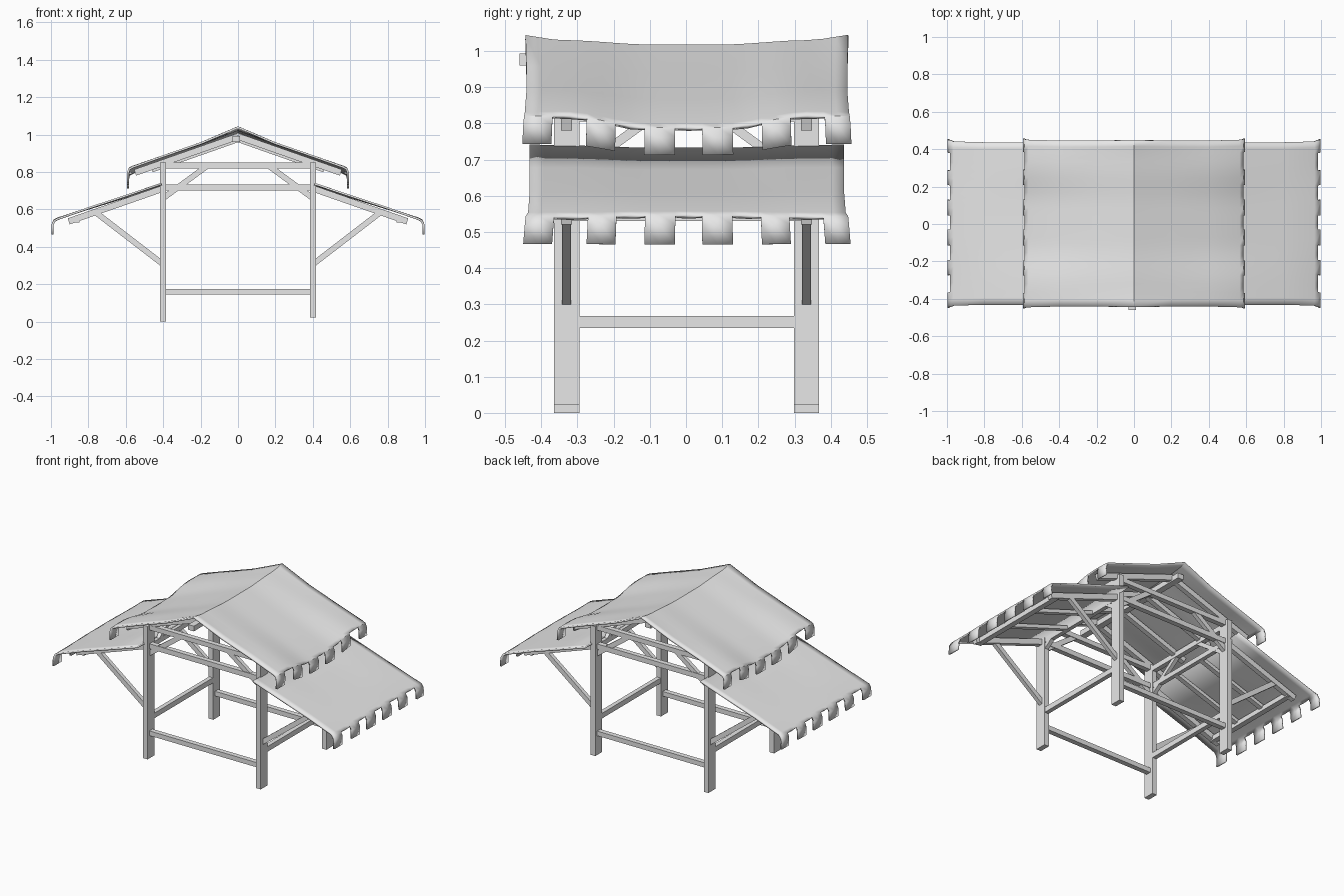
import bpy, bmesh, math
from mathutils import Vector

if "Cube" in bpy.data.objects:
    bpy.data.objects.remove(bpy.data.objects["Cube"])

mat = bpy.data.materials.new("light grey")
mat.diffuse_color = (0.8, 0.8, 0.8, 1)
mat.use_nodes = True
mat.node_tree.nodes["Principled BSDF"].inputs["Base Color"].default_value = mat.diffuse_color


def make(name, bm):
    me = bpy.data.meshes.new(name)
    bm.to_mesh(me)
    bm.free()
    me.materials.append(mat)
    ob = bpy.data.objects.new(name, me)
    bpy.context.collection.objects.link(ob)
    return ob


def box(name, x0, x1, y0, y1, z0, z1):
    bm = bmesh.new()
    bmesh.ops.create_cube(bm, size=1)
    for v in bm.verts:
        v.co = ((x0 + x1) / 2 + v.co.x * (x1 - x0),
                (y0 + y1) / 2 + v.co.y * (y1 - y0),
                (z0 + z1) / 2 + v.co.z * (z1 - z0))
    return make(name, bm)


def beam(name, a, b, depth, width):
    """Sloping timber from a to b; depth is in the vertical plane."""
    a, b = Vector(a), Vector(b)
    d = (b - a).normalized()
    side = d.cross(Vector((0, 0, 1))).normalized()
    up = side.cross(d)
    bm = bmesh.new()
    bmesh.ops.create_cube(bm, size=1)
    for v in bm.verts:
        v.co = ((a + b) / 2 + d * v.co.x * (b - a).length
                + side * v.co.y * width + up * v.co.z * depth)
    return make(name, bm)


# cloth sheet: profile points are (x, z, end z lift, sag in the middle)
EDGES = [-.45, -.37, -.275, -.195, -.115, -.03, .045, .13, .21, .29, .385, .455]


def cloth(name, prof, flap_cols):
    bm = bmesh.new()
    ys = []
    for k, y in enumerate(EDGES[:-1]):
        ys += [(y, k), ((y + EDGES[k + 1]) / 2, k)]
    ys.append((EDGES[-1], 10))
    rows = []
    for x, z, lift, sag, stretch in prof:
        row = []
        for y, k in ys:
            t = min(1, max(0, (.34 - abs(y)) / .24))
            s = t * t * (3 - 2 * t)
            e = max(0, (abs(y) - .36) / .09)
            row.append(bm.verts.new((x, y * stretch, z - sag * s + lift * e)))
        rows.append(row)
    for i in range(len(rows) - 1):
        for j in range(len(ys) - 1):
            if i in flap_cols and ys[j][1] % 2:
                continue
            bm.faces.new((rows[i][j], rows[i + 1][j],
                          rows[i + 1][j + 1], rows[i][j + 1]))
    loose = [v for v in bm.verts if not v.link_faces]
    bmesh.ops.delete(bm, geom=loose, context='VERTS')
    ob = make(name, bm)
    m = ob.modifiers.new("thickness", 'SOLIDIFY')
    m.thickness = .011
    m.offset = -1
    bpy.ops.object.select_all(action='DESELECT')
    ob.select_set(True)
    bpy.context.view_layer.objects.active = ob
    bpy.ops.object.shade_smooth_by_angle(angle=math.radians(40))
    return ob


# upper cloth roof with hanging tabs on both eaves
half = [(.2, .956, .003, .016, .98), (.4, .89, 0, .022, .98),
        (.565, .833, -.002, .033, .99), (.585, .822, -.002, .033, .995),
        (.594, .795, -.002, .033, 1), (.594, .743, 0, .03, 1.005)]
n = len(half)
prof = ([(-x, *r) for x, *r in reversed(half)]
        + [(0, 1.03, .014, .012, .985)] + half)
cloth("upper_roof_cloth", prof, (0, 1, 2 * n - 2, 2 * n - 1))

# lower cloth awnings
half = [(.41, .739, .003, .006, .96), (.6, .678, 0, .006, .96),
        (.8, .612, 0, .002, .96), (.965, .554, 0, -.003, .97),
        (.985, .543, 0, -.004, .985), (.997, .52, 0, 0, .99),
        (.998, .467, 0, .002, 1)]
cloth("right_awning_cloth", half, (4, 5))
cloth("left_awning_cloth", [(-x, *r) for x, *r in reversed(half)], (0, 1))

for sx, side in ((-1, "left"), (1, "right")):
    x = .4 * sx
    for y, end in ((-.33, "front"), (.333, "back")):
        tag = side + "_" + end
        # posts, the left ones reach lower
        box(tag + "_post", x - .016, x + .016, y - .035, y + .035,
            0 if sx < 0 else .022, .85)
        # roof rafters and awning rafters
        beam(tag + "_rafter", (0, y, .99), (.55 * sx, y, .797), .034, .03)
        beam(tag + "_awning_rafter", (.4 * sx, y, .712), (.905 * sx, y, .536), .034, .03)
        # outer struts and corner braces
        beam(tag + "_strut", (.405 * sx, y, .31), (.76 * sx, y, .583), .03, .025)
        beam(tag + "_cross_brace", (.4 * sx, y, .66), (.16 * sx, y, .836), .03, .025)
        s = 1 if y > 0 else -1
        beam(tag + "_side_brace", (x, s * .31, .66), (x, s * .09, .82), .025, .025)
    # inner rafters
    for y in (-.11, .11):
        beam(side + "_inner_rafter", (0, y, .975), (.46 * sx, y, .813), .03, .03)
        beam(side + "_inner_awning_rafter", (.4 * sx, y, .708), (.88 * sx, y, .549), .022, .03)
    # rails and plates along the side
    box(side + "_side_rail", x - .014, x + .014, -.33, .33, .235, .268)
    box(side + "_wall_plate", x - .015, x + .015, -.33, .33, .805, .838)
    box(side + "_awning_plate", x - .013, x + .013, -.33, .33, .695, .725)
    xe = .865 * sx
    box(side + "_awning_purlin", xe - .017, xe + .017, -.345, .345, .53, .56)

# cross beams at both ends
for y, end in ((-.33, "front"), (.333, "back")):
    box(end + "_low_rail", -.4, .4, y - .016, y + .016, .145, .175)
    box(end + "_tie_beam", -.4, .4, y - .016, y + .016, .70, .732)
    box(end + "_collar_beam", -.4, .4, y - .016, y + .016, .82, .85)

# ridge beam, poking out at the front
box("ridge_beam", -.03, .01, -.46, .40, .96, .993)
